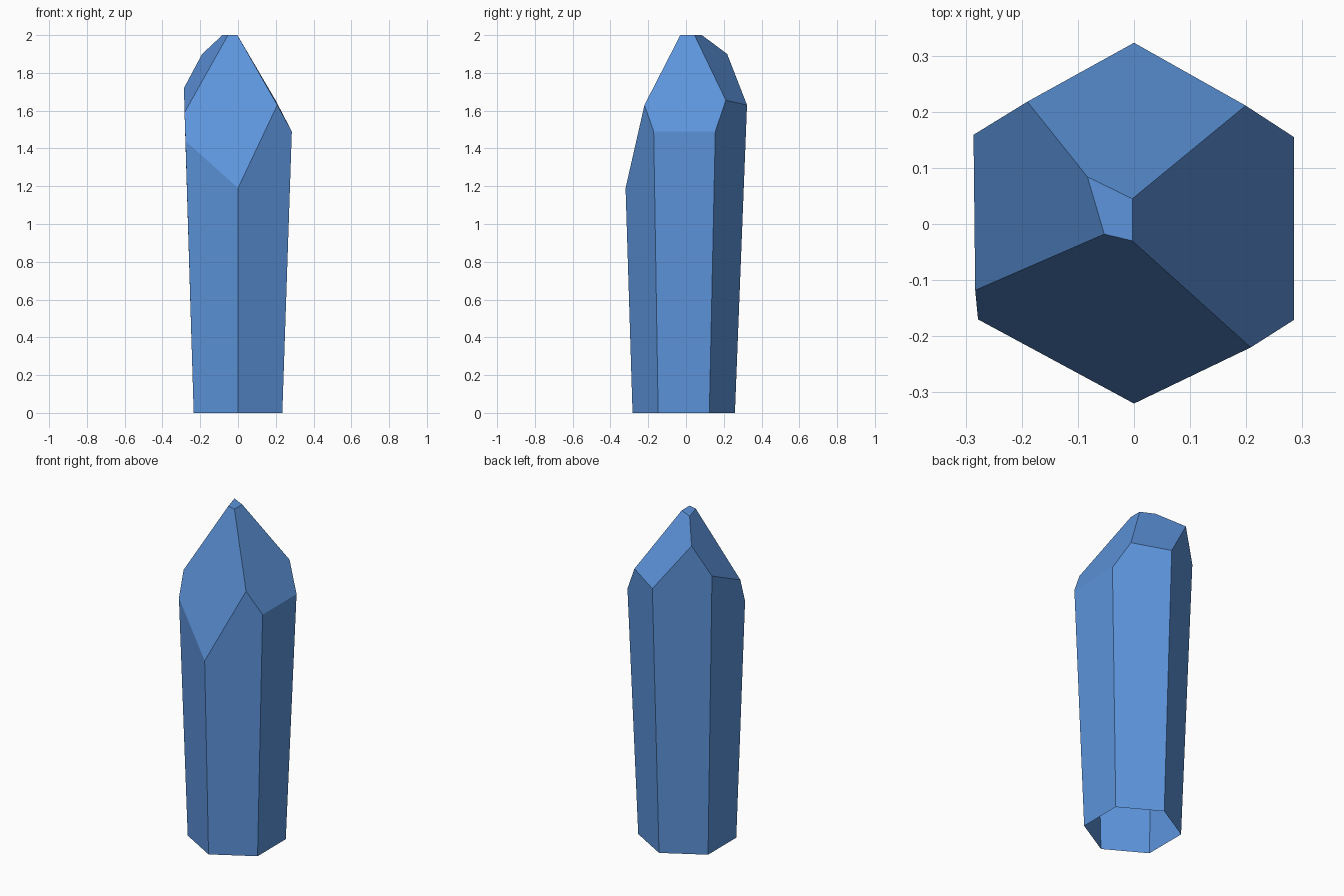
import bpy
import bmesh
from math import cos, sin, tau

default_cube = bpy.data.objects.get("Cube")
if default_cube:
    bpy.data.objects.remove(default_cube, do_unlink=True)

# Single flat blue
blue = bpy.data.materials.new("crystal_blue")
blue.use_nodes = True
colour = (0.11, 0.30, 0.72, 1)
blue.diffuse_color = colour
blue.node_tree.nodes["Principled BSDF"].inputs["Base Color"].default_value = colour

bm = bmesh.new()

# Hexagonal foot ring, starting at the front corner and turning towards +x
foot_names = ["front", "front_left", "back_left", "back", "back_right", "front_right"]
corner = {}
for i, name in enumerate(foot_names):
    angle = tau * (i / 6 - 0.25)
    corner["foot_" + name] = bm.verts.new((0.271 * cos(angle), 0.271 * sin(angle) - 0.012, 0))

# Shoulder corners where the walls meet the slanted cuts, and corners of the small flat tip
upper_corners = {
    "front": (0, -0.32, 1.19),
    "front_notch": (0.208, -0.22, 1.63),
    "front_left": (0.285, -0.171, 1.49),
    "back_left": (0.285, 0.155, 1.49),
    "back_notch": (0.199, 0.211, 1.655),
    "back": (0, 0.323, 1.63),
    "high_notch": (-0.19, 0.218, 1.9),
    "back_right": (-0.286, 0.159, 1.72),
    "side_notch": (-0.283, -0.118, 1.59),
    "front_right": (-0.278, -0.17, 1.44),
    "tip_left_back": (-0.003, 0.045, 2),
    "tip_left_front": (-0.003, -0.03, 2),
    "tip_right_front": (-0.053, -0.018, 2),
    "tip_right_back": (-0.083, 0.084, 2),
}
for name, position in upper_corners.items():
    corner[name] = bm.verts.new(position)


def facet(*names):
    bm.faces.new([corner[name] for name in names])


# Six tapered walls, each with the notch (if any) along its upper edge; the foot stays open
notches = [["front_notch"], [], ["back_notch"], ["high_notch"], ["side_notch"], []]
for i, notch in enumerate(notches):
    start, end = foot_names[i], foot_names[(i + 1) % 6]
    # Walls running round the right side meet their corners in the same order
    facet("foot_" + start, "foot_" + end, end, *notch, start)

# Four slanted cuts and the flat tip
facet("front", "front_notch", "tip_left_front", "tip_right_front", "side_notch", "front_right")
facet("front_notch", "front_left", "back_left", "back_notch", "tip_left_back", "tip_left_front")
facet("back_notch", "back", "high_notch", "tip_right_back", "tip_left_back")
facet("high_notch", "back_right", "side_notch", "tip_right_front", "tip_right_back")
facet("tip_left_front", "tip_left_back", "tip_right_back", "tip_right_front")

bm.normal_update()
mesh = bpy.data.meshes.new("crystal_shard")
bm.to_mesh(mesh)
bm.free()
mesh.materials.append(blue)
crystal = bpy.data.objects.new("crystal_shard", mesh)
bpy.context.collection.objects.link(crystal)
